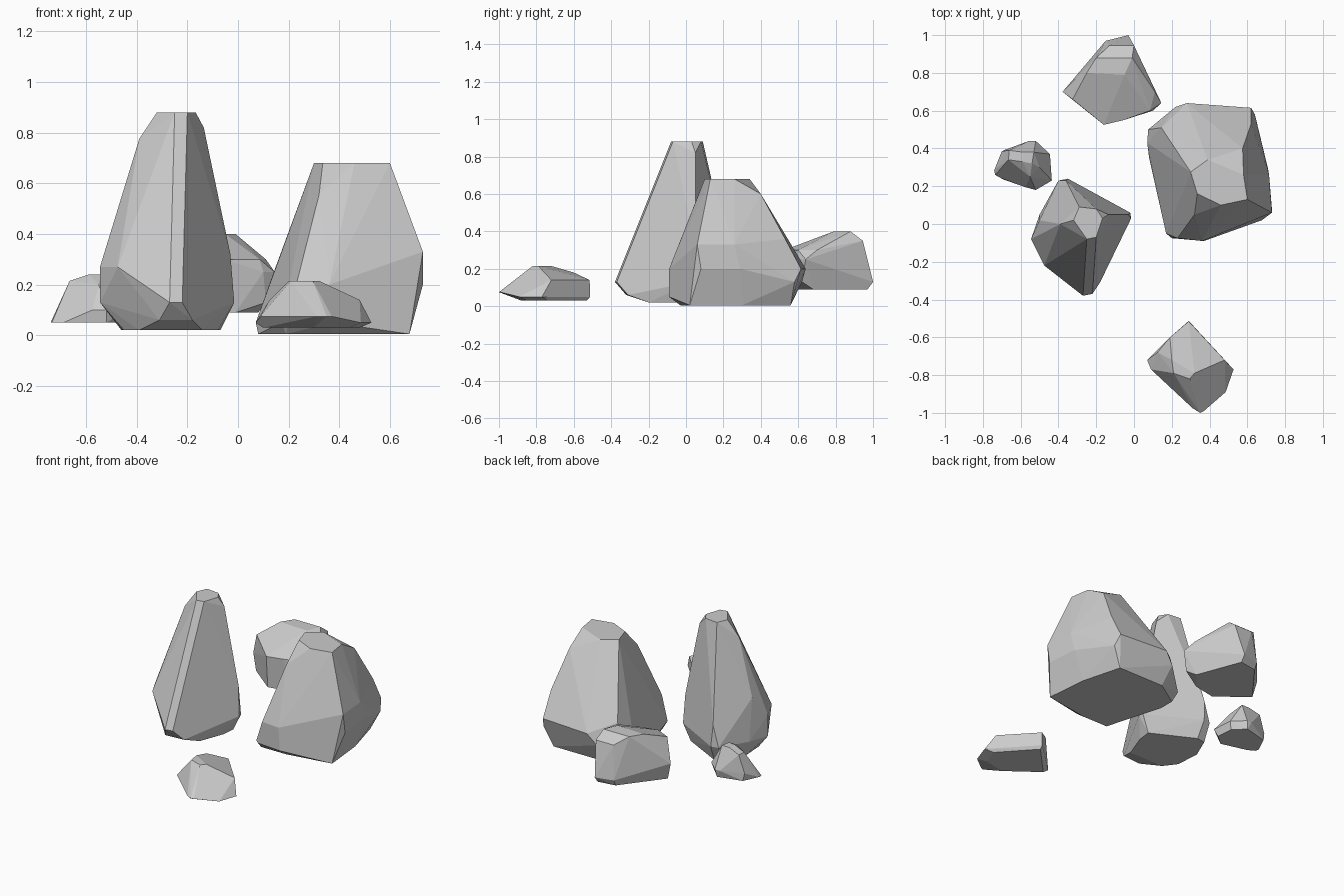
import bpy, bmesh, math


def rock(name, *layers):
    """Faceted boulder: each layer is a height followed by its outline corners (x, y)."""
    bm = bmesh.new()
    for z, *corners in layers:
        for x, y in corners:
            bm.verts.new((x, y, z))
    hull = bmesh.ops.convex_hull(bm, input=bm.verts[:])
    inner = {g for g in hull["geom_interior"] + hull["geom_unused"]
             if isinstance(g, bmesh.types.BMVert)}
    bmesh.ops.delete(bm, geom=list(inner), context='VERTS')
    # merge nearly flat triangles into broad facets
    bmesh.ops.dissolve_limit(bm, angle_limit=math.radians(3),
                             verts=bm.verts[:], edges=bm.edges[:])
    bmesh.ops.recalc_face_normals(bm, faces=bm.faces[:])
    mesh = bpy.data.meshes.new(name)
    bm.to_mesh(mesh)
    bm.free()
    obj = bpy.data.objects.new(name, mesh)
    bpy.context.collection.objects.link(obj)
    return obj


# tall pillar rock on the left
rock("tall_rock",
     (.02, (-.45, -.12), (-.39, -.20), (-.14, -.20), (-.08, -.04), (-.07, .05),
           (-.34, .19), (-.40, .18), (-.46, .04)),
     (.06, (-.31, -.32), (-.18, -.31)),
     (.13, (-.27, -.38), (-.22, -.37), (-.545, -.08), (-.50, .05), (-.015, .03),
           (-.02, .06), (-.35, .24), (-.40, .23)),
     (.27, (-.475, -.22), (-.545, -.08), (-.36, .23)),
     (.32, (-.03, .05)),
     (.41, (-.50, .02)),
     (.775, (-.39, 0)),
     (.82, (-.135, .05)),
     (.88, (-.32, .02), (-.29, .09), (-.20, .08), (-.167, .03), (-.20, -.07), (-.25, -.08)))

# broad boulder on the right
rock("broad_rock",
     (.005, (.08, .35), (.08, .45), (.25, .56), (.58, .56), (.65, .30), (.677, .02),
            (.37, -.03), (.19, -.03)),
     (.05, (.37, -.09), (.20, -.075), (.17, -.05), (.07, .43), (.075, .50)),
     (.13, (.22, .62), (.64, .58)),
     (.20, (.23, -.075), (.36, -.09), (.73, .08), (.71, .29), (.62, .615), (.28, .64), (.46, .63)),
     (.26, (.145, .51)),
     (.33, (.73, .06), (.715, .26)),
     (.36, (.62, .53)),
     (.555, (.32, .05), (.617, .11)),
     (.60, (.575, .40)),
     (.68, (.30, .275), (.39, .34), (.58, .26), (.60, .13), (.46, .10), (.335, .16)))

# medium rock at the back
rock("back_rock",
     (.09, (-.35, .69), (-.15, .95), (-.03, .97), (.08, .68), (-.01, .57), (-.16, .54)),
     (.13, (-.15, .97), (-.03, 1.0), (.11, .62)),
     (.20, (-.378, .70)),
     (.25, (.145, .64), (.10, .60)),
     (.30, (.085, .60), (-.055, .55), (-.16, .525), (.11, .70)),
     (.35, (-.325, .66), (0, .945), (-.13, .945)),
     (.40, (-.25, .80), (-.01, .88), (-.05, .79), (-.20, .88)))

# small stone on the far left
rock("small_rock",
     (.05, (-.74, .285), (-.735, .26), (-.69, .235), (-.52, .19), (-.45, .25),
           (-.46, .36), (-.53, .43), (-.69, .39)),
     (.10, (-.70, .385), (-.575, .195), (-.52, .18), (-.435, .23), (-.445, .37),
           (-.52, .44), (-.555, .44)),
     (.20, (-.55, .25), (-.50, .30)),
     (.215, (-.665, .34), (-.66, .39)),
     (.24, (-.585, .38), (-.53, .38), (-.54, .32), (-.59, .33)))

# low stone in front
rock("front_rock",
     (.03, (.10, -.73), (.29, -.53), (.48, -.74), (.44, -.85), (.30, -.88)),
     (.05, (.07, -.72), (.29, -.513), (.527, -.77), (.485, -.89)),
     (.075, (.09, -.77), (.31, -.975), (.35, -1.0), (.37, -.99)),
     (.14, (.48, -.72), (.125, -.68), (.29, -.515)),
     (.18, (.19, -.60), (.39, -.77)),
     (.215, (.20, -.72), (.21, -.79), (.295, -.82), (.32, -.79)))
